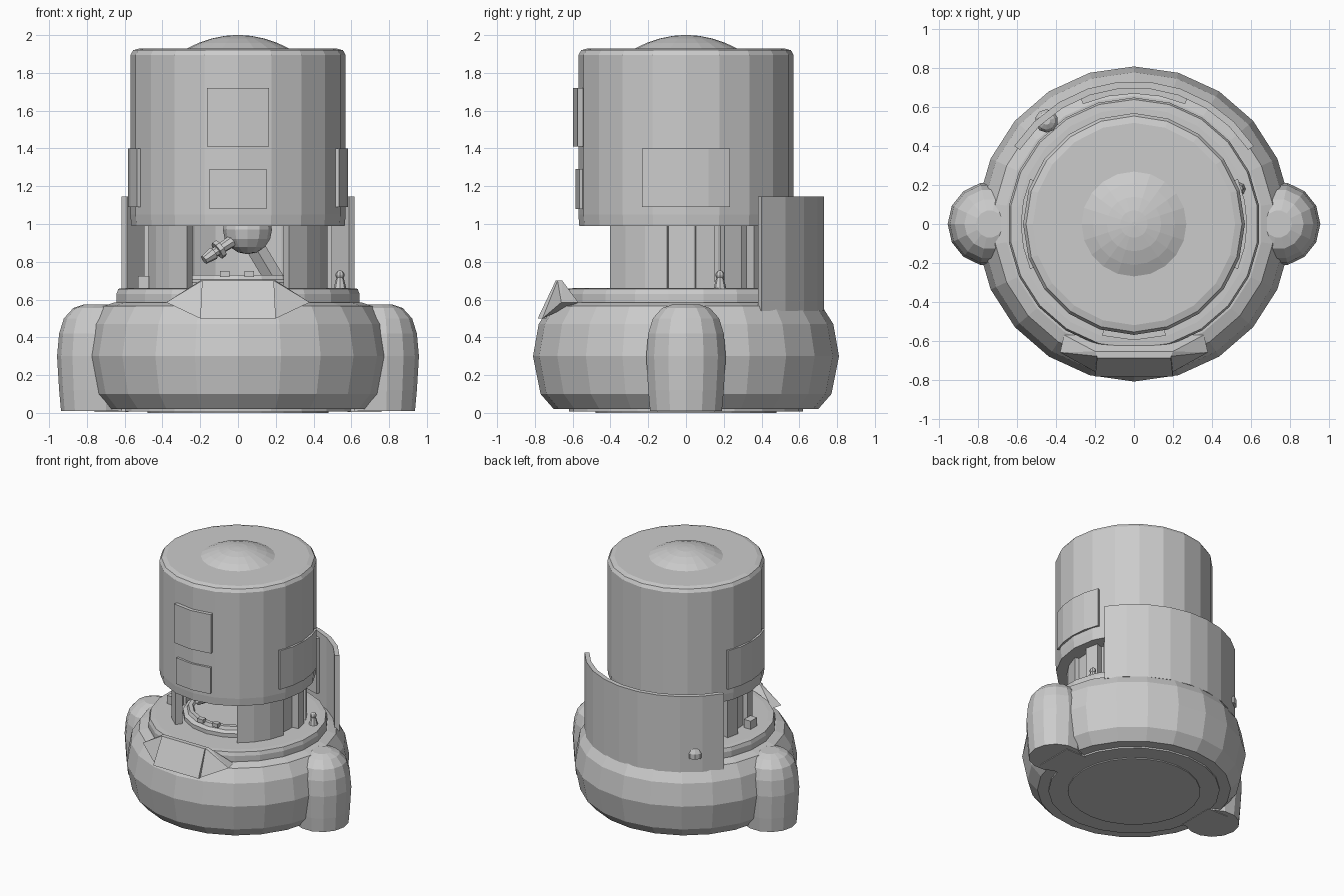
import bpy, bmesh
from math import sin, cos, radians, pi
from mathutils import Vector

if "Cube" in bpy.data.objects:
    bpy.data.objects.remove(bpy.data.objects["Cube"])


def finish(name, bm):
    bmesh.ops.recalc_face_normals(bm, faces=bm.faces)
    me = bpy.data.meshes.new(name)
    bm.to_mesh(me)
    bm.free()
    ob = bpy.data.objects.new(name, me)
    bpy.context.collection.objects.link(ob)
    return ob


def lathe(name, profile, n, center=(0, 0), phase=90):
    """Capped body turned from (radius, z) points."""
    bm = bmesh.new()
    rings = []
    for r, z in profile:
        rings.append([bm.verts.new((center[0] + r * cos(radians(phase) + 2 * pi * i / n),
                                    center[1] + r * sin(radians(phase) + 2 * pi * i / n), z))
                      for i in range(n)])
    for a, b in zip(rings, rings[1:]):
        for i in range(n):
            j = (i + 1) % n
            bm.faces.new((a[i], a[j], b[j], b[i]))
    bm.faces.new(rings[0])
    bm.faces.new(rings[-1])
    return finish(name, bm)


def arc_wall(name, r0, r1, z0, z1, a0, a1, n):
    """Curved slab between two radii, angles in degrees."""
    bm = bmesh.new()
    rows = []
    for i in range(n + 1):
        a = radians(a0 + (a1 - a0) * i / n)
        rows.append([bm.verts.new((r * cos(a), r * sin(a), z))
                     for r, z in ((r0, z0), (r1, z0), (r1, z1), (r0, z1))])
    for p, q in zip(rows, rows[1:]):
        for k in range(4):
            m = (k + 1) % 4
            bm.faces.new((p[k], p[m], q[m], q[k]))
    bm.faces.new(rows[0])
    bm.faces.new(rows[-1])
    return finish(name, bm)


def hull(name, pts):
    """Convex solid, points mirrored across x."""
    bm = bmesh.new()
    for x, y, z in pts:
        bm.verts.new((x, y, z))
        bm.verts.new((-x, y, z))
    bmesh.ops.convex_hull(bm, input=bm.verts)
    bmesh.ops.dissolve_limit(bm, angle_limit=0.01, verts=bm.verts, edges=bm.edges)
    return finish(name, bm)


def rod(name, p, q, r1, r2, n=8):
    p, q = Vector(p), Vector(q)
    d = q - p
    bpy.ops.mesh.primitive_cone_add(vertices=n, radius1=r1, radius2=r2, depth=d.length,
                                    location=(p + q) / 2,
                                    rotation=d.to_track_quat('Z', 'Y').to_euler())
    bpy.context.object.name = name


def ball(name, loc, r, seg=12):
    bpy.ops.mesh.primitive_uv_sphere_add(segments=seg, ring_count=8, radius=r, location=loc)
    bpy.context.object.name = name


def box(name, loc, size):
    bpy.ops.mesh.primitive_cube_add(size=1, location=loc)
    bpy.context.object.name = name
    bpy.context.object.scale = size


# round base with its floor discs and top collar
lathe("base", [(.70, .02), (.77, .10), (.81, .30), (.78, .47), (.72, .565), (.66, .585)], 22)
lathe("floor_ring", [(.62, .008), (.62, .03)], 22)
lathe("floor_disc", [(.48, 0), (.48, .02)], 24)
lathe("collar", [(.65, .57), (.65, .63), (.64, .657), (.60, .66)], 22)

# side pods and their feet
for side, s in (("left", -1), ("right", 1)):
    lathe(side + "_pod", [(.195, .01), (.205, .12), (.216, .30), (.205, .42), (.18, .50),
                          (.13, .555), (.07, .575)], 14, (s * .742, 0), 0)
    box(side + "_foot", (s * .67, 0, .02), (.18, .3, .03))

# sloping control console at the front
hull("console_hood", [(.20, -.655, .70), (.19, -.68, .70), (.38, -.66, .585), (.36, -.57, .585),
                      (.20, -.76, .50), (.2, -.60, .58)])
hull("console_plate", [(.19, -.655, .70), (.19, -.69, .70), (.20, -.785, .50), (.20, -.74, .50)])

# curved shield standing at the back
arc_wall("back_shield", .70, .735, .54, 1.145, 33, 147, 9)
arc_wall("shield_liner", .67, .705, .66, 1.10, 67, 113, 4)

# chamber walls between base and head, open at the front
arc_wall("right_front_wall", .43, .485, .65, 1.0, -56, -12, 3)
arc_wall("left_front_wall", .43, .485, .65, 1.0, 192, 236, 3)
arc_wall("rear_wall", .41, .45, .65, 1.0, -12, 192, 12)
for i, a in enumerate((12, 30, 52, 128, 150, 168)):
    arc_wall("pillar_%d" % i, .42, .50, .65, 1.0, a - 6, a + 6, 1)

# raised work plate inside the chamber
lathe("work_plate", [(.40, .65), (.40, .69), (.37, .705), (.36, .73), (.33, .73), (.32, .715)], 18)
box("plate_clip_left", (-.07, -.36, .735), (.05, .04, .03))
box("plate_clip_right", (.06, -.36, .735), (.05, .04, .03))

# tool arm hanging under the head
ball("tool_ball", (.05, -.15, .97), .13)
rod("tool_nozzle", (.0, -.19, .93), (-.13, -.24, .845), .035, .025)
rod("nozzle_flange", (-.09, -.225, .872), (-.11, -.232, .858), .05, .05)
rod("nozzle_tip", (-.13, -.24, .845), (-.18, -.26, .81), .035, .025)
rod("tool_strut", (.06, -.1, .93), (.21, -.1, .68), .05, .05, 4)

# upper drum with shallow dome
lathe("head", [(.565, .99), (.57, 1.05), (.57, 1.895), (.555, 1.92), (.52, 1.93)], 20)
lathe("head_dome", [(.28, 1.925), (.21, 1.958), (.14, 1.982), (.07, 1.996), (.012, 2.0)], 20)

# panels on the drum
arc_wall("screen", .54, .597, 1.41, 1.72, -106, -74, 2)
arc_wall("lower_screen", .54, .585, 1.08, 1.29, -105, -75, 2)
for side, a in (("right", 0), ("left", 180)):
    arc_wall(side + "_head_panel", .53, .582, 1.09, 1.40, a - 23.5, a + 23.5, 4)

# small fittings on the collar
rod("tap_stem", (.54, .18, .655), (.54, .18, .72), .035, .018)
ball("tap_knob", (.54, .18, .73), .024, 8)
lathe("rear_knob", [(.06, .65), (.06, .69), (.045, .72), (.02, .735)], 10, (-.45, .53))
box("side_block_left", (-.50, -.1, .69), (.06, .08, .07))
